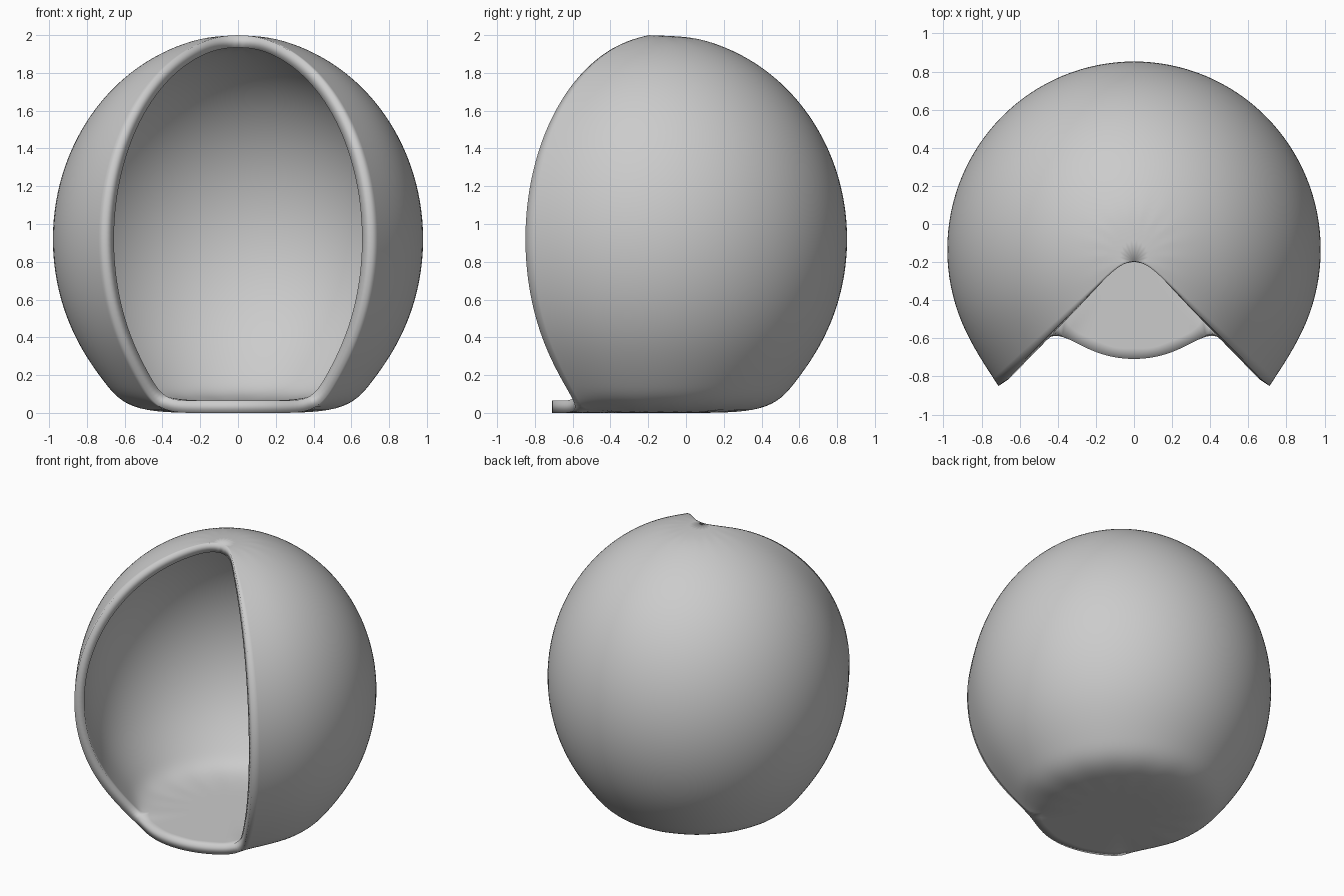
import bpy, bmesh
from math import sin, cos, radians, pi

if "Cube" in bpy.data.objects:
    bpy.data.objects.remove(bpy.data.objects["Cube"])

SEG = 16                      # columns around the axis
CY = -0.134                   # axis position in y
R, ZC, ZR = 1.017, 0.92, 1.092
FRONT = range(10, 14)         # 90 degree opening facing -y

# Egg profile from top to bottom, ending in a flat floor ring
profile = [(R * sin(radians(a)), ZC + ZR * cos(radians(a))) for a in range(15, 136, 15)]
profile.append((0.585, 0.0))

bm = bmesh.new()
rings = [[bm.verts.new((r * cos(2 * pi * j / SEG), CY + 1.007 * r * sin(2 * pi * j / SEG), z))
          for j in range(SEG)] for r, z in profile]
top = bm.verts.new((0, CY, ZC + ZR))
floor = bm.verts.new((0, CY, 0))

for j in range(SEG):
    k = (j + 1) % SEG
    # Full round floor
    bm.faces.new((floor, rings[-1][k], rings[-1][j]))
    if j in FRONT:
        continue
    # Wall and crown, left open at the front
    bm.faces.new((top, rings[0][j], rings[0][k]))
    for a, b in zip(rings, rings[1:]):
        bm.faces.new((a[j], b[j], b[k], a[k]))

for f in bm.faces:
    f.smooth = True
mesh = bpy.data.meshes.new("pod_shell")
bm.to_mesh(mesh)
bm.free()
shell = bpy.data.objects.new("pod_shell", mesh)
bpy.context.collection.objects.link(shell)

# Smooth the cage, then thicken it inwards
sub = shell.modifiers.new("smooth", 'SUBSURF')
sub.levels = sub.render_levels = 3
sol = shell.modifiers.new("thickness", 'SOLIDIFY')
sol.thickness = 0.065
sol.offset = -1
